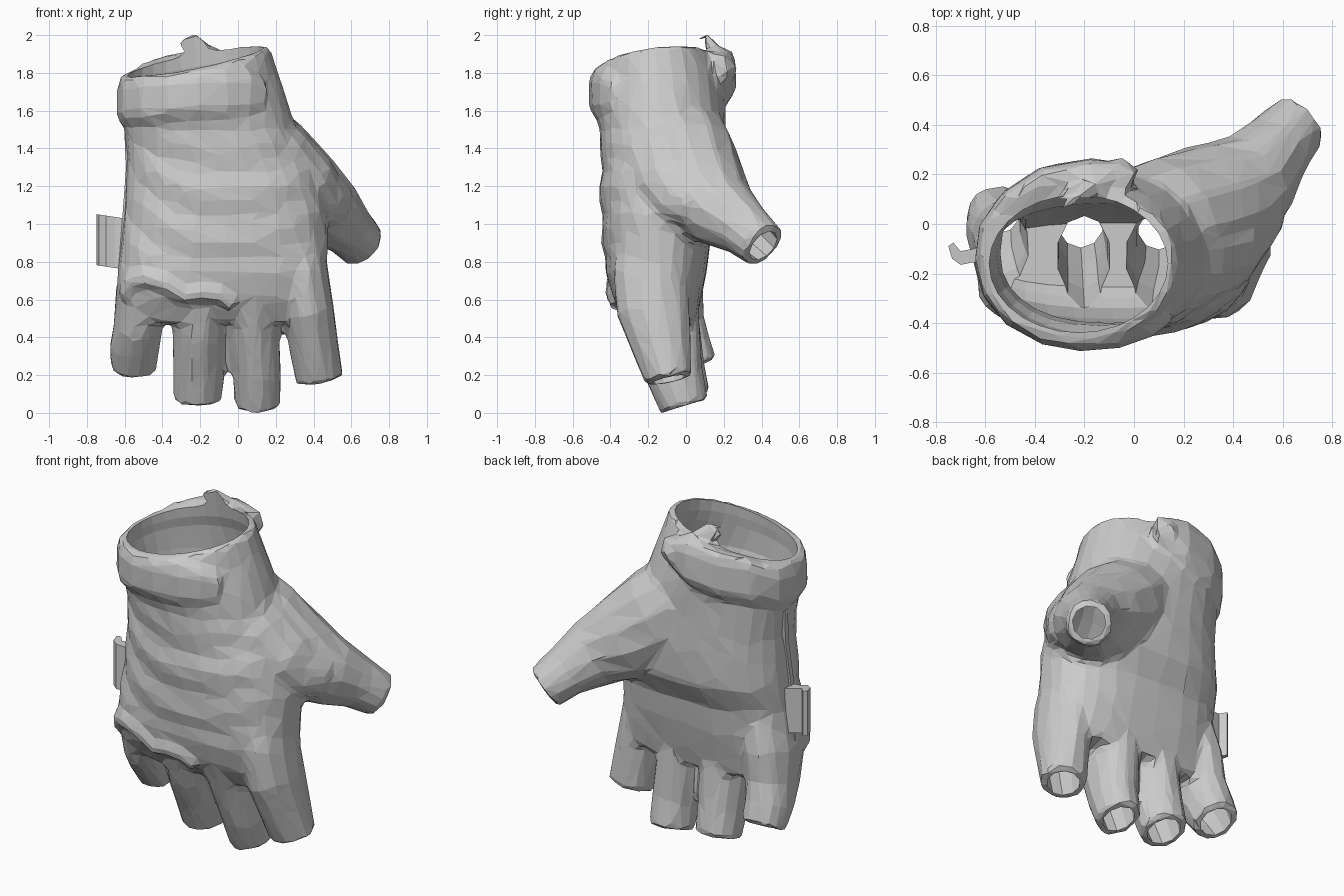
import bpy, bmesh, math, random
from mathutils import Vector

if "Cube" in bpy.data.objects:
    bpy.data.objects.remove(bpy.data.objects["Cube"])

random.seed(4)
WALL = 0.035


def loft(name, rings, jitter=0.0):
    """Closed skin over a list of equal-sized rings, capped at both ends."""
    bm = bmesh.new()
    rows = [[bm.verts.new(p + Vector([random.uniform(-jitter, jitter) for _ in range(3)]))
             for p in ring] for ring in rings]
    n = len(rows[0])
    for a, b in zip(rows, rows[1:]):
        for i in range(n):
            bm.faces.new((a[i], a[(i + 1) % n], b[(i + 1) % n], b[i]))
    bm.faces.new(rows[0])
    bm.faces.new(rows[-1])
    bmesh.ops.recalc_face_normals(bm, faces=bm.faces)
    me = bpy.data.meshes.new(name)
    bm.to_mesh(me)
    bm.free()
    ob = bpy.data.objects.new(name, me)
    bpy.context.collection.objects.link(ob)
    return ob


def tube(name, path, sides=10, inset=0.0, jitter=0.0, ref=(1, 0, 0)):
    """Elliptical tube along (x, y, z, radius_a, radius_b); an inset tube runs out past its end."""
    pts = [Vector(p[:3]) for p in path]
    rad = [(p[3] - inset, p[4] - inset) for p in path]
    if inset:
        pts.append(pts[-1] + (pts[-1] - pts[-2]).normalized() * 0.12)
        rad.append(rad[-1])
    rings = []
    for i, p in enumerate(pts):
        t = (pts[min(i + 1, len(pts) - 1)] - pts[max(i - 1, 0)]).normalized()
        u = Vector(ref)
        u = (u - t * u.dot(t)).normalized()
        v = t.cross(u)
        rings.append([p + u * rad[i][0] * math.cos(a) + v * rad[i][1] * math.sin(a)
                      for a in [2 * math.pi * (k + 0.5) / sides for k in range(sides)]])
    return loft(name, rings, jitter)


# Hand: z, x min, x max, y min, y max, roundness exponent, rim tilt
HAND = [
    (1.86, -.63, .17, -.48, .15, 2.0, 1.0),
    (1.74, -.63, .21, -.49, .19, 2.0, .7),
    (1.60, -.615, .27, -.485, .21, 2.1, .3),
    (1.50, -.60, .31, -.455, .21, 2.2, 0),
    (1.35, -.585, .38, -.445, .215, 2.3, 0),
    (1.20, -.595, .45, -.458, .22, 2.3, 0),
    (1.05, -.605, .48, -.448, .21, 2.4, 0),
    (0.90, -.62, .475, -.44, .13, 2.5, 0),
    (0.75, -.635, .475, -.428, .11, 2.6, 0),
    (0.60, -.645, .485, -.385, .08, 2.6, 0),
    (0.48, -.64, .49, -.30, .05, 2.6, 0),
]


def hand(name, inset=0.0, jitter=0.0, sides=28):
    rows = []
    for a, b in zip(HAND, HAND[1:]):
        rows += [a, tuple((p + q) / 2 for p, q in zip(a, b))]
    rows.append(HAND[-1])
    rings = []
    for k, (z, x0, x1, y0, y1, n, tilt) in enumerate(rows):
        if inset and k == 0:
            z += 0.1
        if inset and k == len(rows) - 1:
            z += 0.01
        cx, cy = (x0 + x1) / 2, (y0 + y1) / 2
        rx, ry = (x1 - x0) / 2 - inset, (y1 - y0) / 2 - inset
        ring = []
        for i in range(sides):
            a = 2 * math.pi * i / sides
            c, s = math.cos(a), math.sin(a)
            x = cx + rx * math.copysign(abs(c) ** (2 / n), c)
            y = cy + ry * math.copysign(abs(s) ** (2 / n), s)
            if s < -0.3 and 0.8 < z < 1.5 and not inset:  # creases sagging across the back of the hand
                y += 0.011 * math.sin(26 * (z - 0.8 * (x + 0.05) ** 2))
            ring.append(Vector((x, y, z + tilt * (0.2 * (x + .22) + 0.13 * (y + .17)))))
        rings.append(ring)
    return loft(name, rings, jitter)


# Digits: centre line with the two radii
DIGITS = {
    "index": [(.30, -.17, 1.0, .12, .18), (.335, -.185, .75, .145, .205), (.37, -.175, .55, .14, .2),
              (.40, -.13, .36, .135, .165), (.43, -.09, .175, .13, .13)],
    "middle": [(.08, -.13, .9, .12, .18), (.07, -.155, .6, .155, .225), (.08, -.11, .42, .145, .195),
               (.10, -.06, .2, .132, .155), (.10, -.01, .035, .124, .135)],
    "ring": [(-.20, -.14, .9, .12, .18), (-.20, -.155, .6, .155, .225), (-.205, -.11, .42, .142, .195),
             (-.21, -.05, .22, .137, .155), (-.215, 0, .07, .13, .137)],
    "little": [(-.47, -.13, .9, .11, .18), (-.505, -.12, .65, .145, .22), (-.53, -.07, .45, .135, .18),
               (-.55, -.01, .34, .132, .155), (-.55, .045, .235, .126, .132)],
    "thumb": [(0, -.05, 1.45, .26, .27), (.15, 0, 1.32, .275, .285), (.33, .085, 1.16, .255, .26),
              (.485, .19, 1.06, .2, .2), (.575, .31, .975, .15, .15), (.665, .41, .885, .13, .13)],
}

# Wrist strap: angle, centre height, half height, outward offset
STRAP = [(62, 1.83, .07, .06), (85, 1.80, .13, .055), (110, 1.76, .14, .045), (135, 1.72, .13, .03),
         (158, 1.67, .12, .015), (180, 1.65, .12, .003), (203, 1.66, .12, .003), (225, 1.67, .12, .003),
         (248, 1.68, .12, .003), (270, 1.69, .12, .003), (290, 1.70, .12, .012), (308, 1.70, .12, .025),
         (322, 1.69, .09, .035)]


def strap(name):
    rings = []
    for deg, zc, h, off in STRAP:
        a = math.radians(deg)
        out = Vector((math.cos(a), math.sin(a), 0))
        base = Vector((-.21 + .40 * out.x, -.15 + .33 * out.y, zc))
        rings.append([base + out * (off + d) + Vector((0, 0, h * k)) for d, k in
                      [(-.05, -1), (.01, -1), (.032, -.6), (.032, .5), (.01, 1), (-.05, 1)]])
    return loft(name, rings, 0.004)


def apply(ob, kind, **settings):
    mod = ob.modifiers.new(kind, kind)
    for key, value in settings.items():
        setattr(mod, key, value)
    bpy.context.view_layer.objects.active = ob
    bpy.ops.object.modifier_apply(modifier=mod.name)


def combine(target, other, op):
    apply(target, 'BOOLEAN', operation=op, solver='EXACT', object=other)
    bpy.data.objects.remove(other)


# Outer volume: hand, digits, thumb web, strap, folded strap end and knuckle edge
glove = hand("glove_shell", jitter=0.003)
solids = [tube(key, path, 12, jitter=0.003) for key, path in DIGITS.items()]
solids.append(tube("thumb_web", [(.08, -.15, 1.56, .13, .2), (.24, -.12, 1.39, .15, .23),
                                 (.37, -.07, 1.23, .16, .21), (.46, 0, 1.14, .13, .17),
                                 (.53, .07, 1.1, .11, .13)], 12))
solids.append(strap("wrist_strap"))
solids.append(tube("strap_end", [(-.30, .08, 1.95, .04, .035), (-.24, .10, 1.955, .06, .045),
                                 (-.17, .15, 1.90, .06, .045), (-.11, .20, 1.85, .07, .045),
                                 (-.05, .235, 1.79, .07, .04)], 8, ref=(0, 0, 1)))
solids.append(tube("knuckle_edge", [(x, y, z, .05, .032) for x, y, z in
                   [(-.61, -.27, .62), (-.58, -.32, .69), (-.50, -.375, .72), (-.39, -.395, .69),
                    (-.28, -.395, .62), (-.20, -.40, .64), (-.10, -.395, .63), (-.02, -.375, .58)]],
                   6, ref=(0, 0, 1)))
for ob in solids:
    combine(glove, ob, 'UNION')

# Melt the joints together, then reduce to irregular flat facets
apply(glove, 'REMESH', mode='VOXEL', voxel_size=0.022)
apply(glove, 'SMOOTH', factor=0.5, iterations=6)
tris = sum(len(p.vertices) - 2 for p in glove.data.polygons)
apply(glove, 'DECIMATE', ratio=min(1.0, 1900 / tris))

# Hollow it out from the wrist to the open finger ends
combine(glove, hand("hollow", inset=WALL + .01), 'DIFFERENCE')
for key, path in DIGITS.items():
    combine(glove, tube(key + "_hollow", path, 10, inset=WALL + .003), 'DIFFERENCE')
for p in glove.data.polygons:
    p.use_smooth = False

# Pull tab on the little-finger side, thicker at its outer end
tab = [(-.59, -.16), (-.65, -.155), (-.70, -.165), (-.735, -.14), (-.75, -.09), (-.73, -.075),
       (-.70, -.11), (-.65, -.10), (-.59, -.08)]
loft("pull_tab", [[Vector((x, y, z - 0.15 * (x + .67))) for x, y in tab] for z in (.77, .86, .95, 1.04)])

# Raised side seam
tube("side_seam", [(-.585, -.10, 1.5, .02, .03), (-.575, -.12, 1.3, .02, .03), (-.59, -.14, 1.1, .02, .03),
                   (-.605, -.15, .9, .02, .03), (-.62, -.15, .7, .02, .03)], 6)
